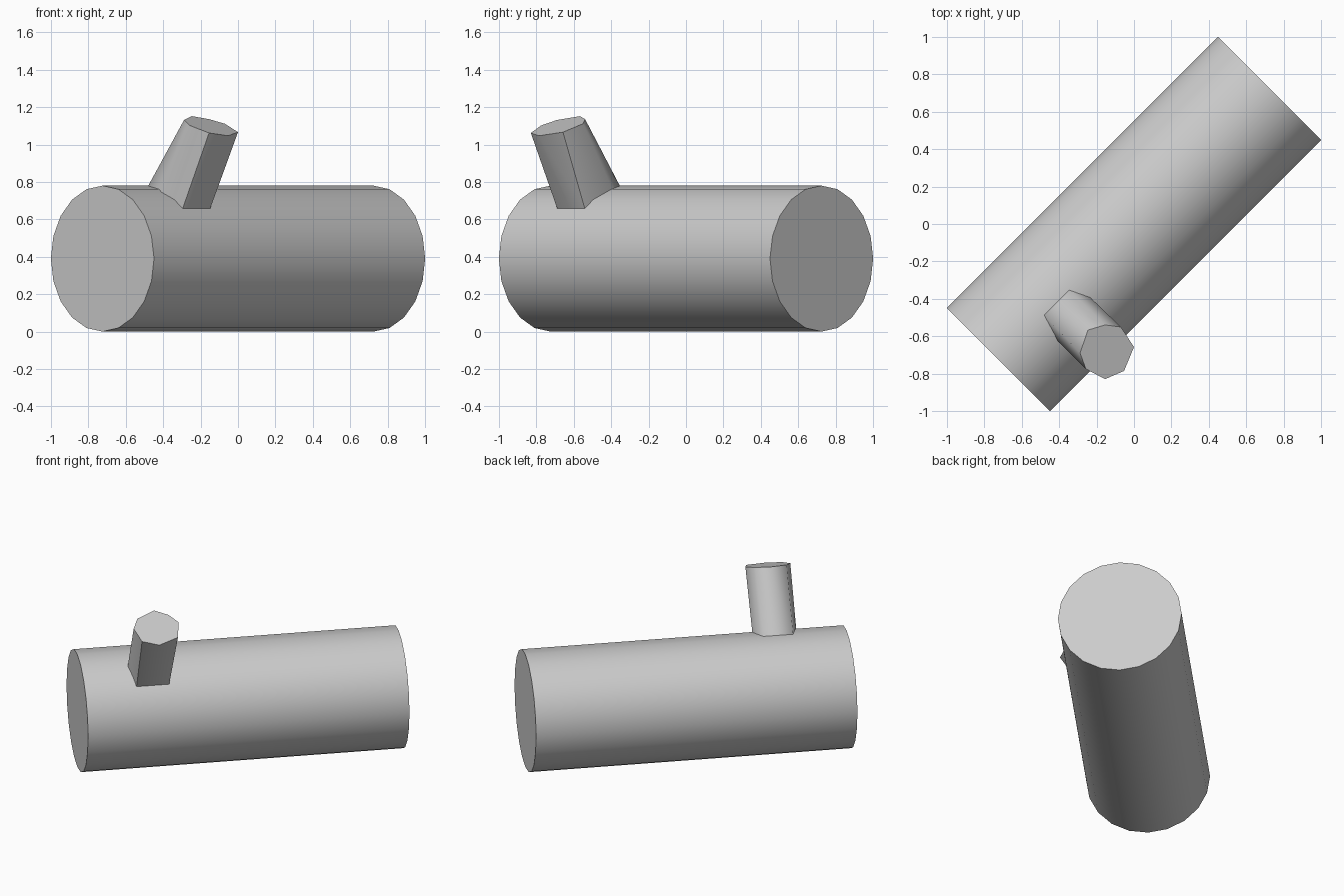
import bpy, bmesh
from math import pi, sqrt, radians
from mathutils import Matrix

if "Cube" in bpy.data.objects:
    bpy.data.objects.remove(bpy.data.objects["Cube"])

R, L = 0.39, 2.05   # trunk radius and length
TURN = Matrix.Rotation(pi / 4, 4, 'Z')   # log lies diagonally


def finish(bm, name, angle):
    bmesh.ops.recalc_face_normals(bm, faces=bm.faces)
    bm.transform(TURN)
    mesh = bpy.data.meshes.new(name)
    bm.to_mesh(mesh)
    bm.free()
    ob = bpy.data.objects.new(name, mesh)
    bpy.context.collection.objects.link(ob)
    bpy.ops.object.select_all(action='DESELECT')
    ob.select_set(True)
    bpy.context.view_layer.objects.active = ob
    bpy.ops.object.shade_smooth_by_angle(angle=radians(angle))
    return ob


# log: 20-sided cylinder lying on the ground
bm = bmesh.new()
bmesh.ops.create_cone(bm, cap_ends=True, segments=20, radius1=R, radius2=R, depth=L)
bm.transform(Matrix.Translation((0, 0, R)) @ Matrix.Rotation(pi / 2, 4, 'Y'))
finish(bm, "log", 40)

# branch stub: uneven eight-sided section from the log surface to a slanted cut
# (u runs along the log, v runs sideways from its ridge)
base = [(-.684, 0), (-.59, 0), (-.495, 0), (-.443, .11),
        (-.488, .277), (-.59, .277), (-.696, .277), (-.73, .15)]
cut = [(-.692, .284), (-.575, .227), (-.491, .272), (-.439, .34),
       (-.465, .465), (-.593, .518), (-.696, .477), (-.73, .366)]
bm = bmesh.new()
low = [bm.verts.new((u, -v, R + sqrt(R * R - v * v) - 0.008)) for u, v in base]
top = [bm.verts.new((u, -v, 1.147 - 0.36 * (v - 0.24))) for u, v in cut]
for i in range(8):
    j = (i + 1) % 8
    bm.faces.new((low[i], low[j], top[j], top[i]))
bm.faces.new(top)
bm.faces.new(low[::-1])
finish(bm, "branch_stub", 60)
